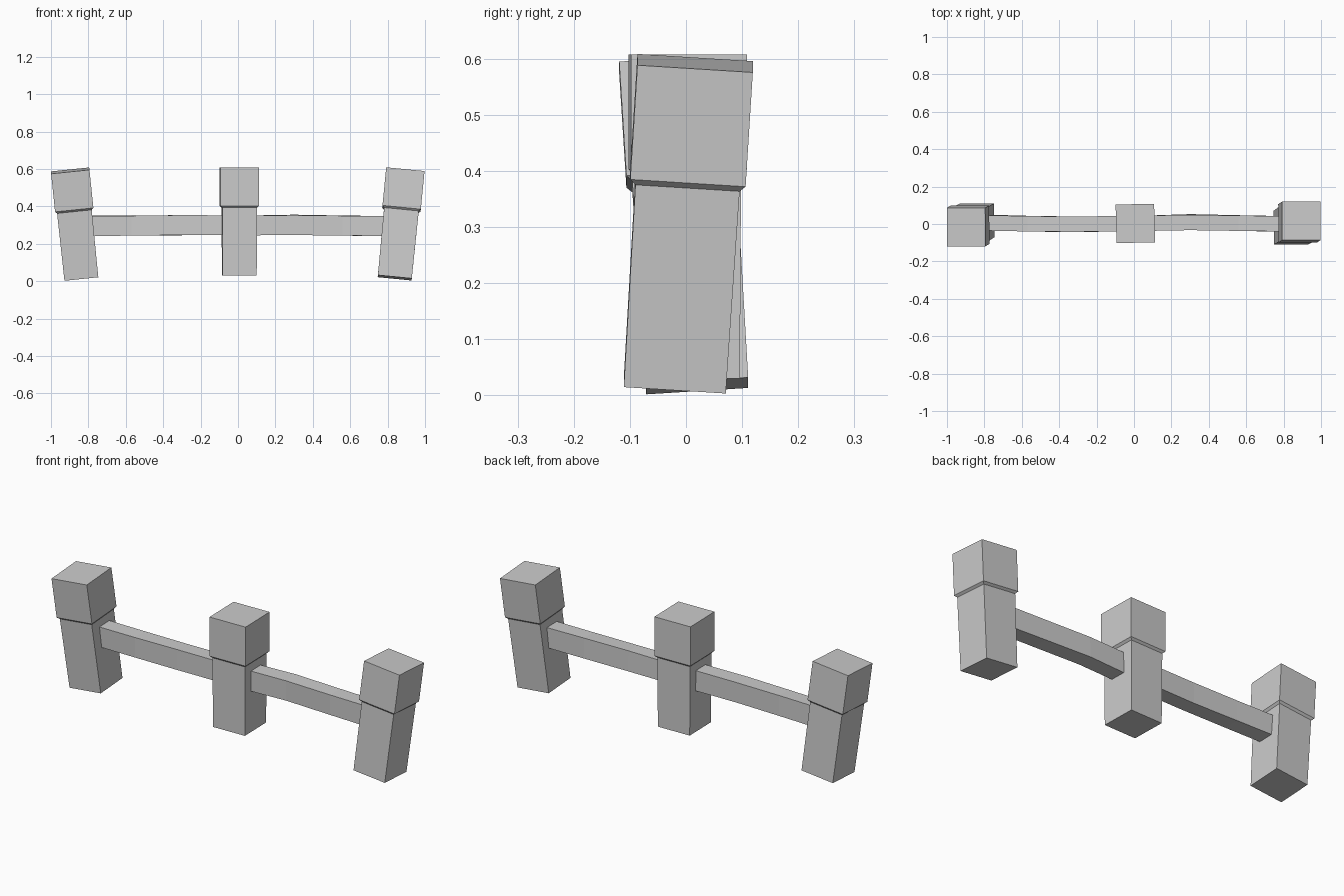
import bpy, bmesh
from math import radians, sin, cos
from mathutils import Matrix, Vector, Euler

if "Cube" in bpy.data.objects:
    bpy.data.objects.remove(bpy.data.objects["Cube"])


def loft(name, rings):
    """Skin a list of four-corner rings and close both ends."""
    bm = bmesh.new()
    loops = [[bm.verts.new(p) for p in ring] for ring in rings]
    for a, b in zip(loops, loops[1:]):
        for i in range(4):
            j = (i + 1) % 4
            bm.faces.new((a[i], a[j], b[j], b[i]))
    bm.faces.new(loops[0][::-1])
    bm.faces.new(loops[-1])
    bmesh.ops.recalc_face_normals(bm, faces=bm.faces)
    mesh = bpy.data.meshes.new(name)
    bm.to_mesh(mesh)
    bm.free()
    obj = bpy.data.objects.new(name, mesh)
    bpy.context.collection.objects.link(obj)
    return obj


CORNERS = [(-1, -1), (1, -1), (1, 1), (-1, 1)]
# half width and height: shaft, small flare, wider cap
POST_PROFILE = [(0.091, 0), (0.093, 0.363), (0.103, 0.373), (0.103, 0.578)]


def post(name, base, tilt):
    obj = loft(name, [[(x * w, y * w, h) for x, y in CORNERS]
                      for w, h in POST_PROFILE])
    rot = Euler([radians(a) for a in tilt]).to_matrix().to_4x4()
    obj.data.transform(Matrix.Translation(base) @ rot)


def rail(name, stations):
    """Slightly warped beam: x, centre y, centre z, roll in degrees."""
    rings = []
    for x, cy, cz, roll in stations:
        c, s = cos(radians(roll)), sin(radians(roll))
        rings.append([(x, cy + u * 0.041 * c - v * 0.053 * s,
                       cz + u * 0.041 * s + v * 0.053 * c)
                      for u, v in CORNERS])
    loft(name, rings)


# Posts: outer pair lean outward and in opposite depth directions
post("left_post", Vector((-0.838, 0.02, 0.017)), (3.6, -5.9, 0))
post("middle_post", Vector((0.007, 0.003, 0.03)), (0, 0, 1.3))
post("right_post", Vector((0.838, -0.02, 0.018)), (-3.6, 5.6, 0))

# Rails between the posts
rail("left_rail", [(-0.82, 0.008, 0.295, 2), (-0.57, 0.002, 0.297, 1),
                   (-0.32, -0.002, 0.299, -1), (-0.06, 0.002, 0.299, 0)])
rail("right_rail", [(0.07, 0.004, 0.298, 0), (0.30, 0.010, 0.301, 2),
                    (0.56, 0.005, 0.297, 1), (0.82, 0.0, 0.294, -1)])
